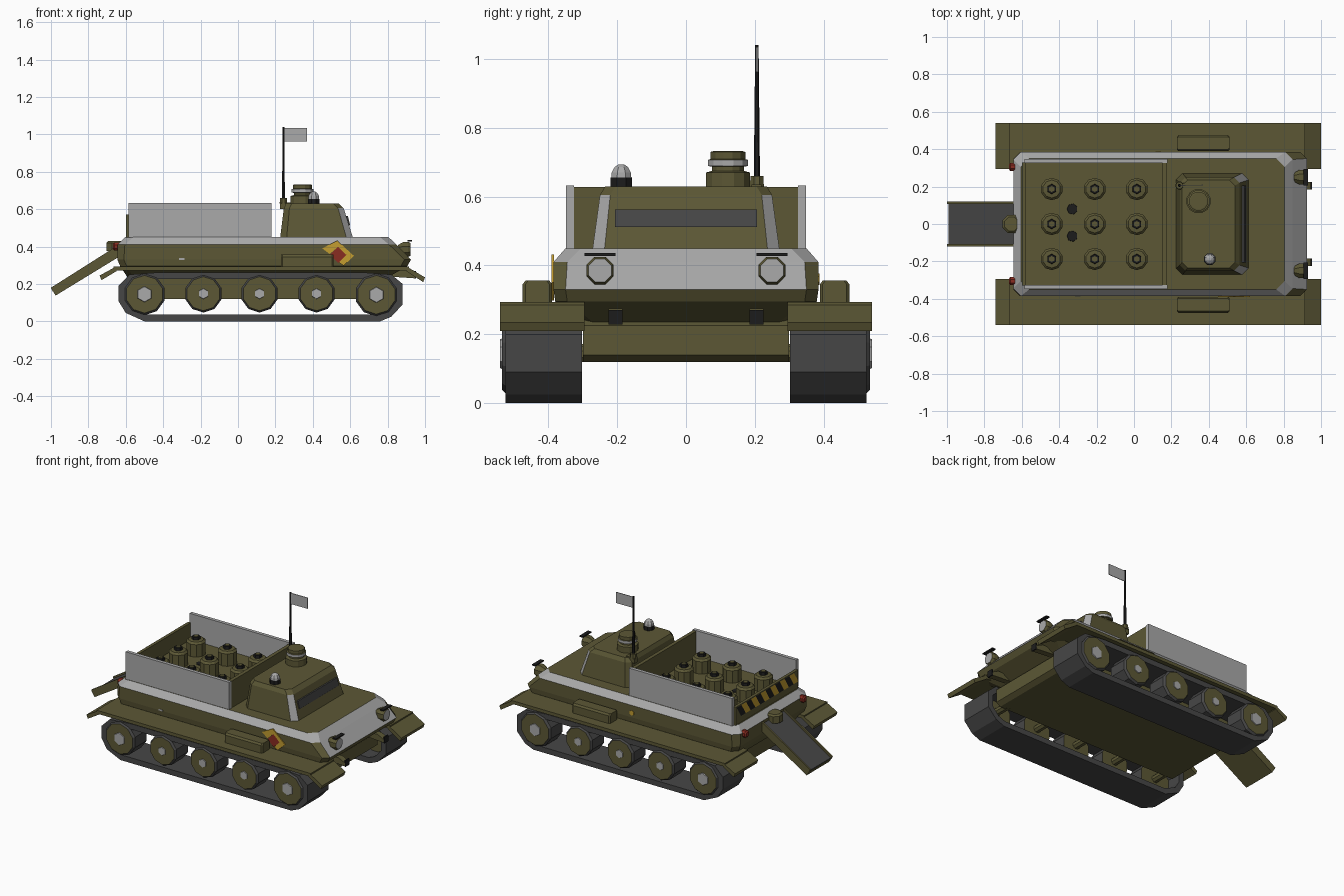
import bpy, bmesh, math
from mathutils import Vector, Matrix

if "Cube" in bpy.data.objects:
    bpy.data.objects.remove(bpy.data.objects["Cube"])


def mat(name, c):
    m = bpy.data.materials.new(name)
    m.diffuse_color = (*c, 1)
    m.use_nodes = True
    m.node_tree.nodes["Principled BSDF"].inputs["Base Color"].default_value = m.diffuse_color
    return m


OLIVE = mat("olive", (0.107, 0.097, 0.036))
GREY = mat("light_grey", (0.40, 0.40, 0.40))
RUBBER = mat("track_grey", (0.062, 0.062, 0.062))
BLACK = mat("black", (0.012, 0.012, 0.012))
YELLOW = mat("yellow", (0.55, 0.34, 0.03))
RED = mat("red", (0.25, 0.025, 0.015))


def build(name, verts, faces, mats, rule=None):
    """Mesh from lists; rule(face) gives the material index."""
    me = bpy.data.meshes.new(name)
    bm = bmesh.new()
    vs = [bm.verts.new(v) for v in verts]
    for f in faces:
        bm.faces.new([vs[i] for i in f])
    bmesh.ops.recalc_face_normals(bm, faces=bm.faces)
    bm.normal_update()
    if rule:
        bm.faces.index_update()
        for f in bm.faces:
            f.material_index = rule(f)
    bm.to_mesh(me)
    bm.free()
    for m in (mats if isinstance(mats, list) else [mats]):
        me.materials.append(m)
    ob = bpy.data.objects.new(name, me)
    bpy.context.collection.objects.link(ob)
    return ob


def stack(name, rings, mats, rule=None):
    """Solid from equal-length rings, capped at both ends."""
    n = len(rings[0])
    verts = [v for r in rings for v in r]
    faces = [tuple(range(n)), tuple(range(n * (len(rings) - 1), n * len(rings)))]
    for k in range(len(rings) - 1):
        for i in range(n):
            j = (i + 1) % n
            faces.append((k * n + i, k * n + j, (k + 1) * n + j, (k + 1) * n + i))
    return build(name, verts, faces, mats, rule)


def prism(name, prof, y0, y1, m):
    return stack(name, [[(x, y, z) for x, z in prof] for y in (y0, y1)], m)


def box(name, x0, x1, y0, y1, z0, z1, m):
    return prism(name, [(x0, z0), (x1, z0), (x1, z1), (x0, z1)], y0, y1, m)


def lathe(name, base, axis, prof, n, mats, rule=None):
    """Turned solid: prof = (distance along axis, radius)."""
    rot = Vector((0, 0, 1)).rotation_difference(Vector(axis)).to_matrix()
    rings = []
    for h, r in prof:
        rings.append([Vector(base) + rot @ Vector((r * math.cos(a), r * math.sin(a), h))
                      for a in [2 * math.pi * (i + 0.5) / n for i in range(n)]])
    return stack(name, rings, mats, rule)


def octa(z, x0, x1, y, c):
    """Rectangle with cut corners at height z."""
    return [(x0 + c, -y, z), (x1 - c, -y, z), (x1, -y + c, z), (x1, y - c, z),
            (x1 - c, y, z), (x0 + c, y, z), (x0, y - c, z), (x0, -y + c, z)]


# --- hull
prism("lower_hull", [(-0.60, 0.29), (-0.55, 0.12), (0.79, 0.12), (0.82, 0.14),
                     (0.82, 0.225), (0.78, 0.25)], -0.30, 0.30, OLIVE)


def hull_rule(f):
    z = f.calc_center_median().z
    n = f.normal
    return 1 if 0.41 < z < 0.449 or (n.x > 0.5 and n.z > 0.3 and abs(n.y) < 0.1) else 0


stack("upper_hull", [octa(0.235, -0.59, 0.80, 0.30, 0.03), octa(0.295, -0.63, 0.905, 0.38, 0.035),
                     octa(0.33, -0.645, 0.925, 0.385, 0.035),
                     octa(0.41, -0.645, 0.848, 0.385, 0.04), octa(0.45, -0.605, 0.805, 0.35, 0.045)],
      [OLIVE, GREY], hull_rule)

# --- running gear and fenders, both sides
outer = [(-0.64, 0.11), (-0.64, 0.19), (-0.58, 0.25), (-0.42, 0.262), (0.66, 0.262), (0.82, 0.25),
         (0.88, 0.20), (0.88, 0.09), (0.82, 0.025), (0.76, 0), (-0.50, 0), (-0.60, 0.045)]


def inset(p, d):
    """Move each corner of a clockwise profile inward."""
    out = []
    for i in range(len(p)):
        a, b, c = (Vector(p[(i + k) % len(p)]) for k in (-1, 0, 1))
        u, v = (b - a).normalized(), (c - b).normalized()
        m = Vector((u.y + v.y, -u.x - v.x)).normalized()
        out.append(b + m * d / max(0.5, m.dot(Vector((u.y, -u.x)))))
    return out


inner = inset(outer, 0.036)
for s, side in ((-1, "right"), (1, "left")):
    n = len(outer)
    rings = [[(x, s * y, z) for x, z in p] for p, y in
             ((outer, 0.302), (outer, 0.525), (inner, 0.525), (inner, 0.302))]
    build(side + "_track", [v for r in rings for v in r],
          [(k * n + i, k * n + (i + 1) % n, (k + 1) % 4 * n + (i + 1) % n, (k + 1) % 4 * n + i)
           for k in range(4) for i in range(n)], RUBBER)
    for i, (x, z, r, h) in enumerate([(-0.50, 0.145, 0.112, 0.045), (-0.185, 0.148, 0.101, 0.03),
                                      (0.115, 0.148, 0.101, 0.03), (0.42, 0.148, 0.101, 0.03),
                                      (0.74, 0.142, 0.115, 0.045)]):
        lathe(f"{side}_wheel_{i}", (x, s * 0.40, z), (0, s, 0),
              [(0, r), (0.122, r), (0.135, r * 0.9)], 10, [OLIVE, RUBBER],
              lambda f: int(abs(f.normal.y) < 0.9))
        lathe(f"{side}_hub_{i}", (x, s * 0.53, z), (0, s, 0), [(0, h), (0.01, h * 0.9)], 6, GREY)
        lathe(f"{side}_axle_{i}", (x, s * 0.28, z), (0, s, 0), [(0, 0.025), (0.13, 0.025)], 8, OLIVE)
    ys = sorted((s * 0.295, s * 0.54))
    box(side + "_fender", -0.665, 0.915, *ys, 0.272, 0.294, OLIVE)
    prism(side + "_front_flap", [(0.90, 0.294), (1.0, 0.235), (0.99, 0.21), (0.90, 0.268)], *ys, OLIVE)
    prism(side + "_rear_flap", [(-0.65, 0.294), (-0.74, 0.245), (-0.73, 0.22), (-0.65, 0.268)], *ys, OLIVE)
    stack(side + "_fender_box", [[(x, s * (y + 0.432), z) for x, y, z in octa(z0, 0.23, 0.51, w, 0.008)]
                                 for z0, w in ((0.29, 0.043), (0.345, 0.043), (0.357, 0.034))], OLIVE)
    # headlight, brow bar, tow hook, tail light
    lathe(side + "_headlight", (0.855, s * 0.25, 0.385), (1, 0, 0),
          [(0, 0.025), (0.03, 0.043), (0.055, 0.043), (0.068, 0.036)], 8, [OLIVE, GREY],
          lambda f: int(f.normal.x > 0.9))
    box(side + "_headlight_brow", 0.905, 0.93, *sorted((s * 0.205, s * 0.295)), 0.428, 0.436, BLACK)
    prism(side + "_tow_hook", [(0.80, 0.27), (0.90, 0.275), (0.95, 0.25), (0.945, 0.23), (0.80, 0.24)],
          *sorted((s * 0.185, s * 0.225)), OLIVE)
    box(side + "_tow_pad", 0.944, 0.952, *sorted((s * 0.185, s * 0.225)), 0.228, 0.27, BLACK)
    lathe(side + "_tail_light", (-0.635, s * 0.305, 0.40), (-1, 0, 0), [(0, 0.024), (0.025, 0.024), (0.033, 0.015)], 8, RED)
    # cargo side wall
    box(side + "_cargo_wall", -0.585, 0.178, *sorted((s * 0.325, s * 0.348)), 0.448, 0.632, GREY)

# --- cargo bay
box("cargo_floor", -0.585, 0.17, -0.325, 0.325, 0.445, 0.458, OLIVE)
box("cargo_front_wall", 0.152, 0.176, -0.326, 0.326, 0.448, 0.628, OLIVE)
box("tailgate", -0.598, -0.578, -0.328, 0.328, 0.448, 0.57, OLIVE)
N, z0, z1, slant = 12, 0.495, 0.567, 0.045
verts, faces = [], []
for i in range(N):
    a, b = (-0.325 + (0.65 - slant) * k / N for k in (i, i + 1))
    verts += [(-0.602, a, z0), (-0.602, b, z0), (-0.602, b + slant, z1), (-0.602, a + slant, z1)]
    faces.append(range(4 * i, 4 * i + 4))
build("hazard_stripes", verts, faces, [YELLOW, BLACK], lambda f: f.index % 2)
for i, x in enumerate((-0.44, -0.21, 0.015)):
    for j, y in enumerate((-0.187, 0, 0.187)):
        lathe(f"canister_{i}_{j}", (x, y, 0.455), (0, 0, 1),
              [(0, 0.06), (0.085, 0.06), (0.098, 0.048), (0.1, 0.03)], 10, OLIVE)
        lathe(f"canister_cap_{i}_{j}", (x, y, 0.55), (0, 0, 1), [(0, 0.028), (0.022, 0.025)], 6, BLACK)
        lathe(f"canister_plug_{i}_{j}", (x, y, 0.57), (0, 0, 1), [(0, 0.016), (0.006, 0.016)], 6, OLIVE)
for y in (0.08, -0.065):
    lathe("floor_stain", (-0.33, y, 0.457), (0, 0, 1), [(0, 0.03), (0.004, 0.028)], 7, BLACK)

# --- cabin with vision slit; worn front corners are grey
stack("cabin", [octa(0.445, 0.225, 0.615, 0.272, 0.035), octa(0.605, 0.245, 0.565, 0.25, 0.03),
                octa(0.63, 0.257, 0.54, 0.235, 0.03)], [OLIVE, GREY],
      lambda f: int(f.normal.x > 0.4 and abs(f.normal.y) > 0.4 and f.calc_center_median().z < 0.6))
prism("vision_slit", [(0.58, 0.515), (0.60, 0.512), (0.588, 0.562), (0.57, 0.562)], -0.207, 0.207, RUBBER)
lathe("hatch", (0.345, 0.122, 0.625), (0, 0, 1),
      [(0, 0.066), (0.045, 0.066), (0.05, 0.048), (0.062, 0.048), (0.064, 0.06), (0.082, 0.06),
       (0.084, 0.052), (0.105, 0.052), (0.107, 0.045)], 12, [OLIVE, GREY],
      lambda f: int(0.69 < f.calc_center_median().z < 0.706))
lathe("beacon_base", (0.405, -0.188, 0.625), (0, 0, 1), [(0, 0.034), (0.03, 0.034)], 8, BLACK)
lathe("beacon", (0.405, -0.188, 0.65), (0, 0, 1), [(0, 0.032), (0.02, 0.03), (0.036, 0.021), (0.044, 0.008)], 8, GREY)

# --- antenna and flag
box("antenna_bracket", 0.225, 0.29, 0.19, 0.22, 0.60, 0.635, OLIVE)
lathe("antenna_base", (0.243, 0.206, 0.63), (0, 0, 1), [(0, 0.022), (0.03, 0.02)], 8, OLIVE)
lathe("antenna_rod", (0.243, 0.206, 0.65), (0, 0, 1), [(0, 0.009), (0.39, 0.005)], 6, BLACK)
stack("flag", [[(x, 0.206 + dy + o, z) for o, z in ((-.002, .962), (.002, .962), (.002, 1.035), (-.002, 1.035))]
               for x, dy in ((0.245, 0), (0.37, 0.002))], GREY)

# --- rear ramp
prism("ramp", [(-0.635, 0.39), (-0.992, 0.165), (-0.975, 0.138), (-0.62, 0.355)], -0.12, 0.12, OLIVE)
prism("ramp_tread", [(-0.64, 0.394), (-0.992, 0.172), (-0.99, 0.164), (-0.638, 0.385)], -0.108, 0.108, RUBBER)
for y in (-0.114, 0.114):
    prism("ramp_rail", [(-0.64, 0.408), (-1.0, 0.18), (-0.99, 0.16), (-0.638, 0.38)], y - 0.006, y + 0.006, OLIVE)
lathe("ramp_winch", (-0.655, 0, 0.375), (0, 0, 1), [(0, 0.052), (0.045, 0.052), (0.055, 0.04)], 8, OLIVE)

# --- side markings
prism("marking_chevron", [(0.45, 0.39), (0.53, 0.432), (0.62, 0.35), (0.565, 0.298), (0.54, 0.315),
                          (0.58, 0.355), (0.535, 0.398), (0.49, 0.36)], -0.391, -0.384, YELLOW)
prism("marking_diamond", [(0.492, 0.355), (0.535, 0.398), (0.58, 0.355), (0.535, 0.312)], -0.39, -0.384, RED)
lathe("left_marker_dot", (0.13, 0.382, 0.36), (0, 1, 0), [(0, 0.017), (0.006, 0.017)], 6, YELLOW)
box("paint_chip", -0.315, -0.285, -0.387, -0.384, 0.328, 0.338, GREY)
